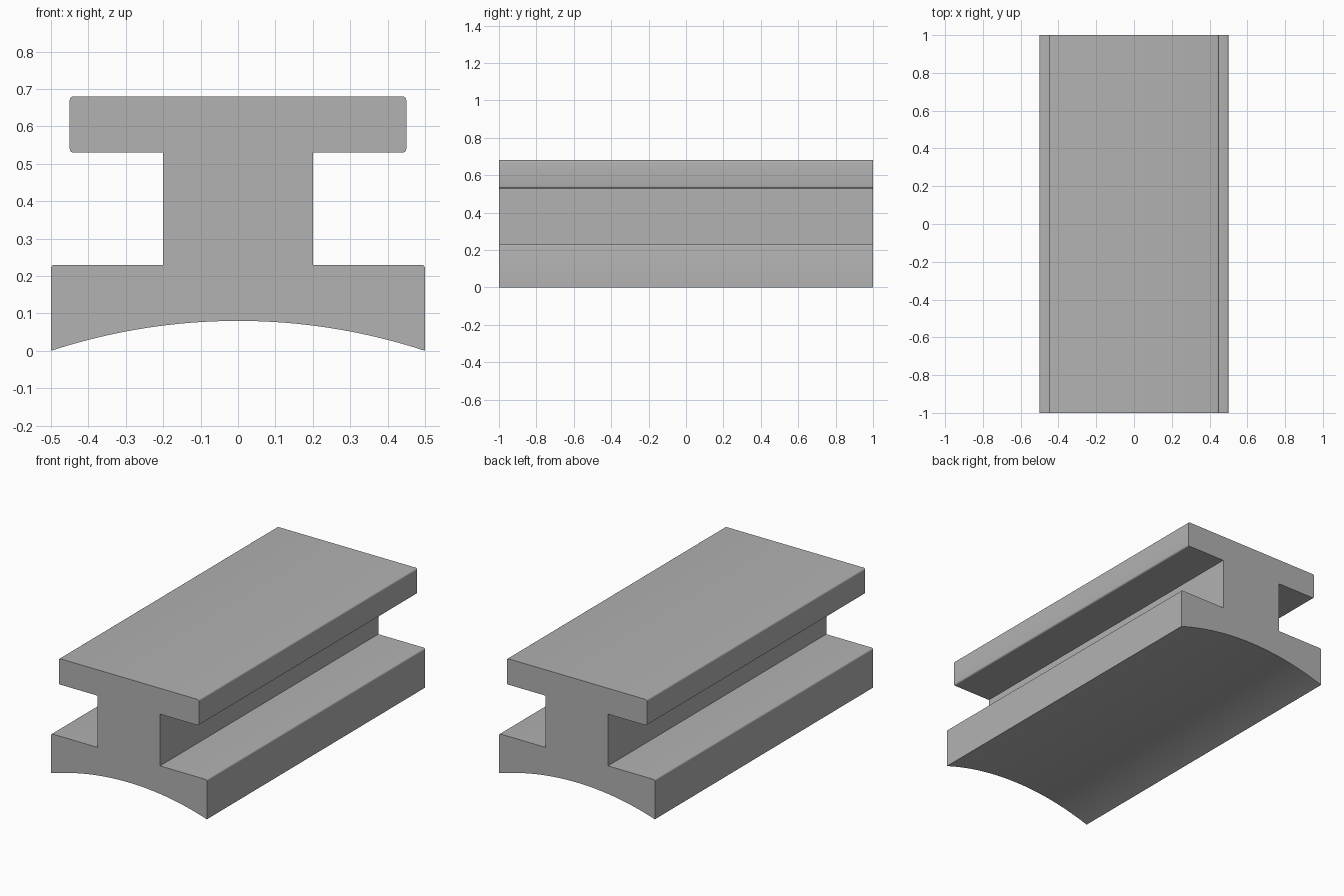
import bpy, bmesh, math

cube = bpy.data.objects.get("Cube")
if cube:
    bpy.data.objects.remove(cube, do_unlink=True)

LENGTH = 2.0
HALF_BASE, HALF_WEB, HALF_HEAD = 0.5, 0.2, 0.45
BASE_TOP, HEAD_BOTTOM, HEAD_TOP = 0.23, 0.53, 0.68
RISE, ROUND = 0.08, 0.01

# Plain grey finish
grey = bpy.data.materials.new("plain_grey")
grey.use_nodes = True
colour = (0.445, 0.445, 0.445, 1)
grey.diffuse_color = colour
grey.node_tree.nodes["Principled BSDF"].inputs["Base Color"].default_value = colour


def rounded(x, z, start, r=ROUND, steps=4):
    """Quarter-circle corner fitted inside the point (x, z)."""
    sz = -1 if start < 0 else 1
    cx, cz = x - r, z - sz * r
    angles = [math.radians(start + 90 * i / steps) for i in range(steps + 1)]
    return [(cx + r * math.cos(a), cz + r * math.sin(a)) for a in angles]


# Hollow underside arc, from the centre out to the edge
radius = (HALF_BASE ** 2 + RISE ** 2) / (2 * RISE)
sweep = math.asin(HALF_BASE / radius)
ARC_STEPS = 16
half = []
for i in range(ARC_STEPS + 1):
    a = sweep * i / ARC_STEPS
    half.append((radius * math.sin(a), RISE - radius + radius * math.cos(a)))

# Base flange, web and head on one side
half += rounded(HALF_BASE, BASE_TOP, 0)
half += [(HALF_WEB, BASE_TOP), (HALF_WEB, HEAD_BOTTOM)]
half += rounded(HALF_HEAD, HEAD_BOTTOM, -90)
half += rounded(HALF_HEAD, HEAD_TOP, 0)

# Mirror the half section and extrude it along the length
section = half + [(-x, z) for x, z in reversed(half[1:])]
bm = bmesh.new()
verts = [bm.verts.new((x, -LENGTH / 2, z)) for x, z in section]
face = bm.faces.new(verts)
new = bmesh.ops.extrude_face_region(bm, geom=[face], use_keep_orig=True)["geom"]
moved = [g for g in new if isinstance(g, bmesh.types.BMVert)]
bmesh.ops.translate(bm, verts=moved, vec=(0, LENGTH, 0))
bmesh.ops.recalc_face_normals(bm, faces=bm.faces)

mesh = bpy.data.meshes.new("slide_rail")
bm.to_mesh(mesh)
bm.free()
mesh.materials.append(grey)
rail = bpy.data.objects.new("slide_rail", mesh)
bpy.context.collection.objects.link(rail)

# Smooth the arc and rounded corners, keep the hard edges
bpy.ops.object.select_all(action="DESELECT")
rail.select_set(True)
bpy.context.view_layer.objects.active = rail
bpy.ops.object.shade_smooth_by_angle(angle=math.radians(30))
